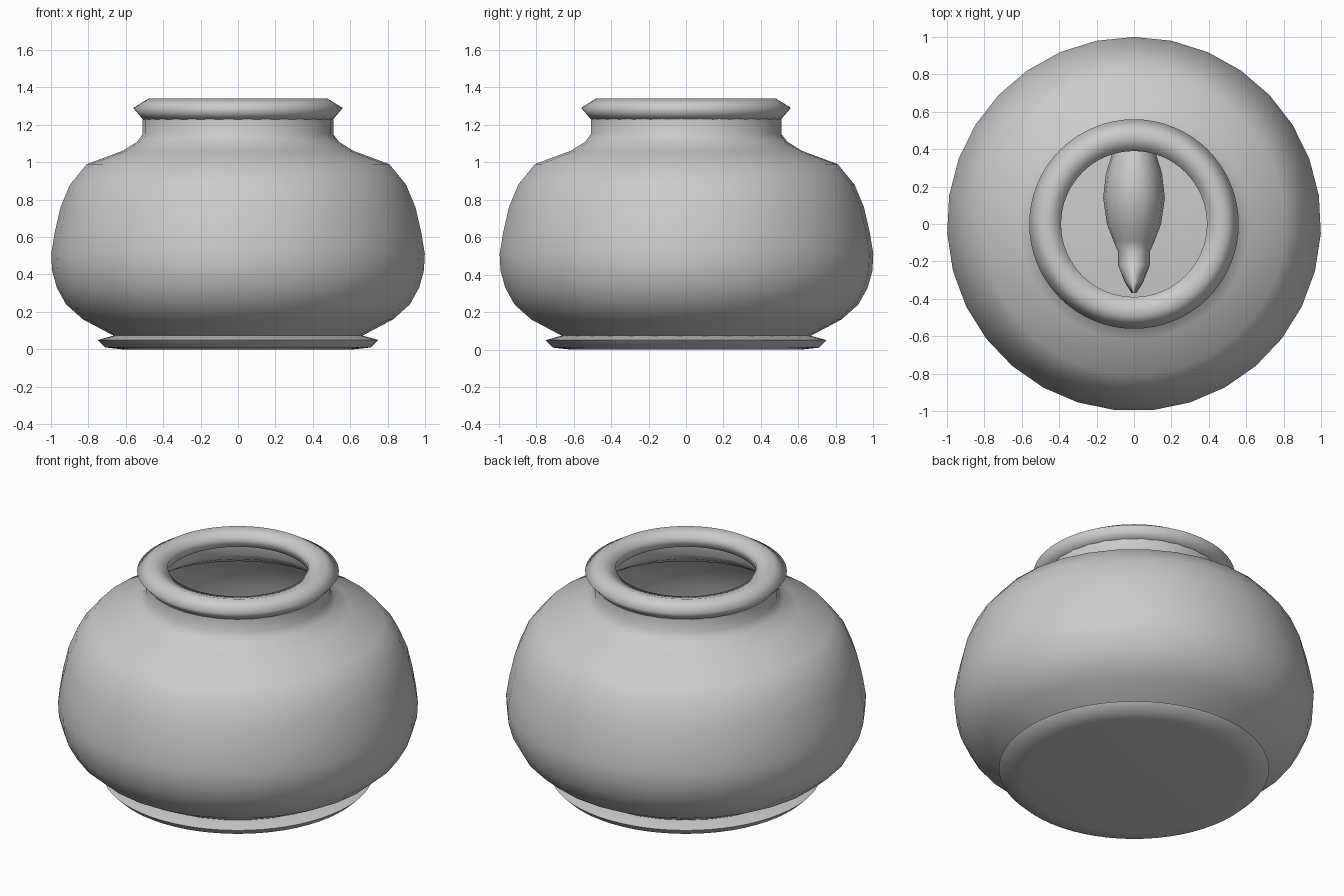
import bpy, bmesh
from math import pi, cos, sin

cube = bpy.data.objects.get("Cube")
if cube:
    bpy.data.objects.remove(cube, do_unlink=True)

grey = bpy.data.materials.new("light_grey")
grey.use_nodes = True
colour = (0.6, 0.6, 0.6, 1)
grey.diffuse_color = colour
grey.node_tree.nodes["Principled BSDF"].inputs["Base Color"].default_value = colour


def loft(name, rings, closed=False, caps=False, angle=180):
    """Skin a list of rings of points into one smooth-shaded object."""
    bm = bmesh.new()
    loops = [[bm.verts.new(p) for p in ring] for ring in rings]
    pairs = list(zip(loops, loops[1:]))
    if closed:
        pairs.append((loops[-1], loops[0]))
    n = len(loops[0])
    for a, b in pairs:
        for i in range(n):
            j = (i + 1) % n
            bm.faces.new((a[i], a[j], b[j], b[i]))
    if caps:
        bm.faces.new(loops[0][::-1])
        bm.faces.new(loops[-1])
    bmesh.ops.recalc_face_normals(bm, faces=bm.faces)
    mesh = bpy.data.meshes.new(name)
    bm.to_mesh(mesh)
    bm.free()
    mesh.materials.append(grey)
    obj = bpy.data.objects.new(name, mesh)
    bpy.context.collection.objects.link(obj)
    bpy.ops.object.select_all(action='DESELECT')
    obj.select_set(True)
    bpy.context.view_layer.objects.active = obj
    bpy.ops.object.shade_smooth_by_angle(angle=angle * pi / 180)
    return obj


def lathe(name, profile, sides, **options):
    """Turn a (radius, height) profile about z, with a corner at the back."""
    turns = [pi / 2 + 2 * pi * i / sides for i in range(sides)]
    rings = [[(r * cos(t), r * sin(t), z) for t in turns] for r, z in profile]
    return loft(name, rings, **options)


# Round bowl: an open thin shell
lathe("bowl", [(0.66, 0.07), (0.83, 0.16), (0.92, 0.24), (0.97, 0.33),
               (0.995, 0.42), (1.0, 0.51), (0.98, 0.63), (0.95, 0.76),
               (0.9, 0.88), (0.81, 0.99), (0.62, 1.06), (0.54, 1.11),
               (0.51, 1.15), (0.51, 1.24)], 31)

# Rolled rim around the mouth
lathe("rim", [(0.5, 1.22), (0.56, 1.29), (0.48, 1.34), (0.39, 1.315),
              (0.4, 1.25)], 64, closed=True)

# Flat foot that also closes the floor
lathe("base", [(0.62, 0.0), (0.71, 0.01), (0.75, 0.05), (0.66, 0.075)],
      64, caps=True, angle=50)

# Fish: cross-sections (y, half width, half height) from tail to nose
sections = [(-0.37, 0.012, 0.17), (-0.31, 0.05, 0.16), (-0.22, 0.085, 0.13),
            (-0.15, 0.085, 0.09), (-0.09, 0.11, 0.12), (0.0, 0.145, 0.18),
            (0.14, 0.165, 0.22), (0.27, 0.15, 0.21), (0.4, 0.11, 0.16),
            (0.5, 0.06, 0.09), (0.54, 0.02, 0.03)]
steps = [2 * pi * i / 16 for i in range(16)]
loft("fish", [[(w * cos(t), y, 0.5 + h * sin(t)) for t in steps]
              for y, w, h in sections], caps=True)
